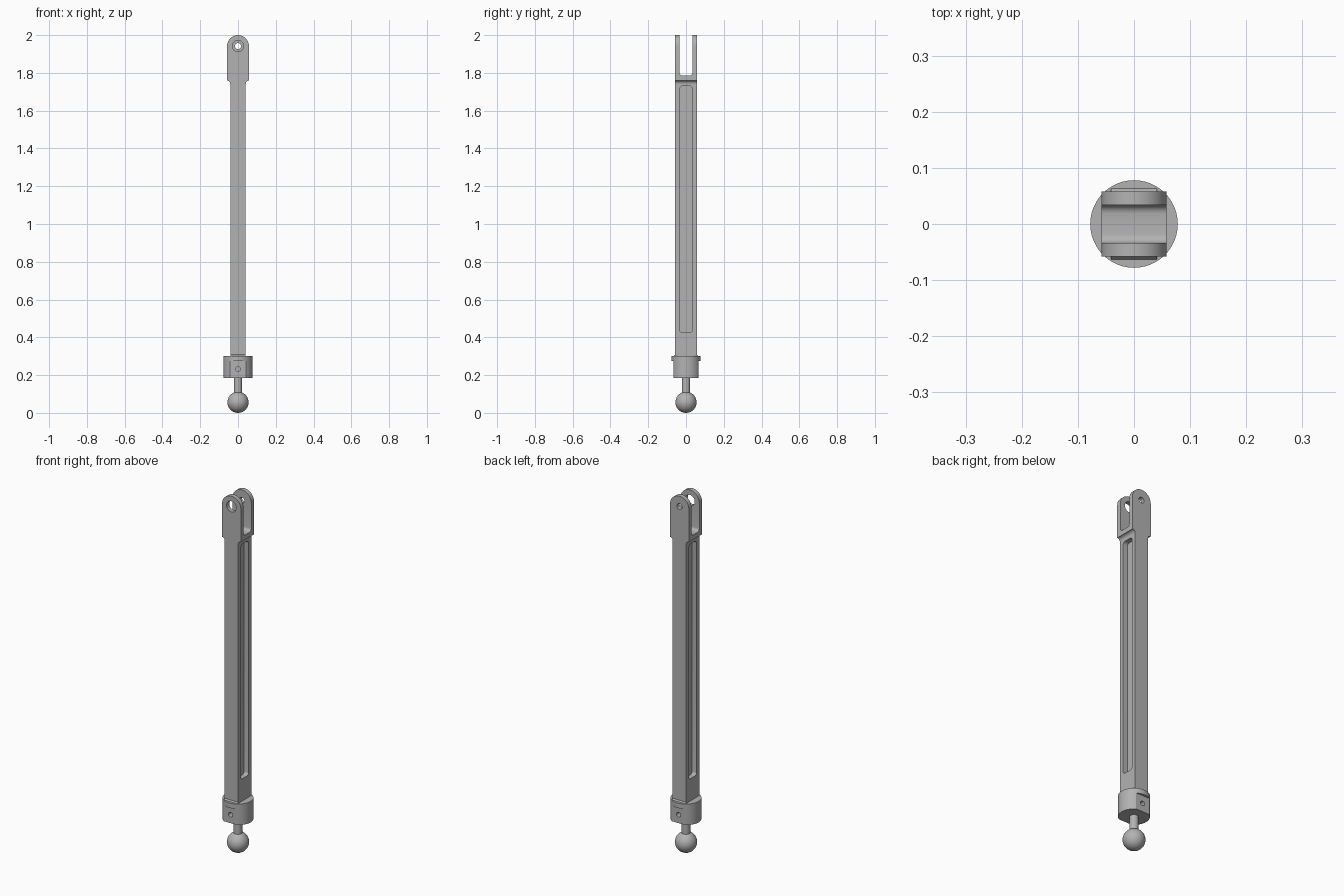
import bpy, bmesh
from math import sin, cos, pi, radians
from mathutils import Vector

old = bpy.data.objects.get("Cube")
if old:
    bpy.data.objects.remove(old)

# One plain metal colour
metal = bpy.data.materials.new("grey_metal")
metal.use_nodes = True
grey = (0.45, 0.45, 0.45, 1)
metal.diffuse_color = grey
metal.node_tree.nodes["Principled BSDF"].inputs["Base Color"].default_value = grey


def make_object(name, bm):
    bmesh.ops.recalc_face_normals(bm, faces=bm.faces)
    mesh = bpy.data.meshes.new(name)
    bm.to_mesh(mesh)
    bm.free()
    mesh.materials.append(metal)
    obj = bpy.data.objects.new(name, mesh)
    bpy.context.collection.objects.link(obj)
    return obj


def prism(name, outline, axis, low, high):
    """Extrude a 2D outline along an axis."""
    place = {"X": lambda a, b, t: (t, a, b),
             "Y": lambda a, b, t: (a, t, b),
             "Z": lambda a, b, t: (a, b, t)}[axis]
    bm = bmesh.new()
    face = bm.faces.new([bm.verts.new(place(a, b, low)) for a, b in outline])
    new = bmesh.ops.extrude_face_region(bm, geom=[face])["geom"]
    verts = [v for v in new if isinstance(v, bmesh.types.BMVert)]
    bmesh.ops.translate(bm, verts=verts, vec=Vector(place(0, 0, high - low)))
    return make_object(name, bm)


def arc(cx, cy, r, start, end, steps):
    angles = [radians(start + (end - start) * i / steps) for i in range(steps + 1)]
    return [(cx + r * cos(a), cy + r * sin(a)) for a in angles]


def circle(cx, cy, r, steps=32):
    return arc(cx, cy, r, 0, 360, steps)[:-1]


def rounded(x0, x1, y0, y1, r):
    return (arc(x1 - r, y1 - r, r, 0, 90, 5) + arc(x0 + r, y1 - r, r, 90, 180, 5)
            + arc(x0 + r, y0 + r, r, 180, 270, 5) + arc(x1 - r, y0 + r, r, 270, 360, 5))


def box(x, y):
    return [(-x, -y), (x, -y), (x, y), (-x, y)]


def cut(target, cutters):
    bpy.context.view_layer.objects.active = target
    for cutter in cutters:
        mod = target.modifiers.new("cut", "BOOLEAN")
        mod.operation, mod.solver, mod.object = "DIFFERENCE", "EXACT", cutter
        bpy.ops.object.modifier_apply(modifier=mod.name)
        bpy.data.objects.remove(cutter)


def smooth(obj):
    bpy.ops.object.select_all(action="DESELECT")
    obj.select_set(True)
    bpy.context.view_layer.objects.active = obj
    bpy.ops.object.shade_smooth_by_angle(angle=radians(30))


SHAFT_X, DEPTH = 0.041, 0.058
FORK_R = 0.058
PIN_Z = 2 - FORK_R

# Shaft with a long rounded pocket on each side
shaft = prism("shaft", box(SHAFT_X, DEPTH), "Z", 0.29, 1.76)
pocket = rounded(-0.034, 0.034, 0.425, 1.73, 0.016)
cut(shaft, [prism("pocket_cutter", pocket, "X", *sorted((s * 0.014, s * 0.06)))
            for s in (-1, 1)])

# Fork: rounded lugs, flared foot, slot and stepped pin hole
step = FORK_R - SHAFT_X
foot = arc(FORK_R, 1.742, step, 180, 90, 5)
outline = arc(0, PIN_Z, FORK_R, 0, 180, 20) + [(-x, z) for x, z in reversed(foot)] + foot
fork = prism("fork", outline, "Y", -DEPTH, DEPTH)
slot = rounded(-0.034, 0.034, 1.785, 2.1, 0.016)
cut(fork, [prism("slot_cutter", slot, "X", -0.1, 0.1),
           prism("front_hole_cutter", circle(0, PIN_Z, 0.03), "Y", -0.1, 0),
           prism("back_hole_cutter", circle(0, PIN_Z, 0.016), "Y", 0, 0.1)])

# Collar with front and back flats below a lip, each with a blind hole
collar = prism("collar", circle(0, 0, 0.078, 48), "Z", 0.185, 0.302)
cutters = []
for s in (-1, 1):
    flat = [(-0.1, s * 0.066), (0.1, s * 0.066), (0.1, s * 0.1), (-0.1, s * 0.1)]
    cutters.append(prism("flat_cutter", flat, "Z", 0.1, 0.275))
    cutters.append(prism("screw_hole_cutter", circle(0, 0.232, 0.013, 20), "Y",
                         *sorted((s * 0.03, s * 0.1))))
cut(collar, cutters)

# Small bevelled skirts where the shaft meets the collar
skirts = []
for name, s in (("front_skirt", -1), ("back_skirt", 1)):
    wedge = [(s * 0.055, 0.3), (s * 0.065, 0.3), (s * DEPTH, 0.309), (s * 0.055, 0.309)]
    skirts.append(prism(name, wedge, "X", -SHAFT_X, SHAFT_X))

# Stem and ball joint
stem = prism("stem", circle(0, 0, 0.022), "Z", 0.08, 0.19)
bm = bmesh.new()
bmesh.ops.create_uvsphere(bm, u_segments=32, v_segments=20, radius=0.056)
bmesh.ops.translate(bm, verts=bm.verts, vec=(0, 0, 0.056))
ball = make_object("ball", bm)

for part in [shaft, fork, collar, stem, ball] + skirts:
    smooth(part)
